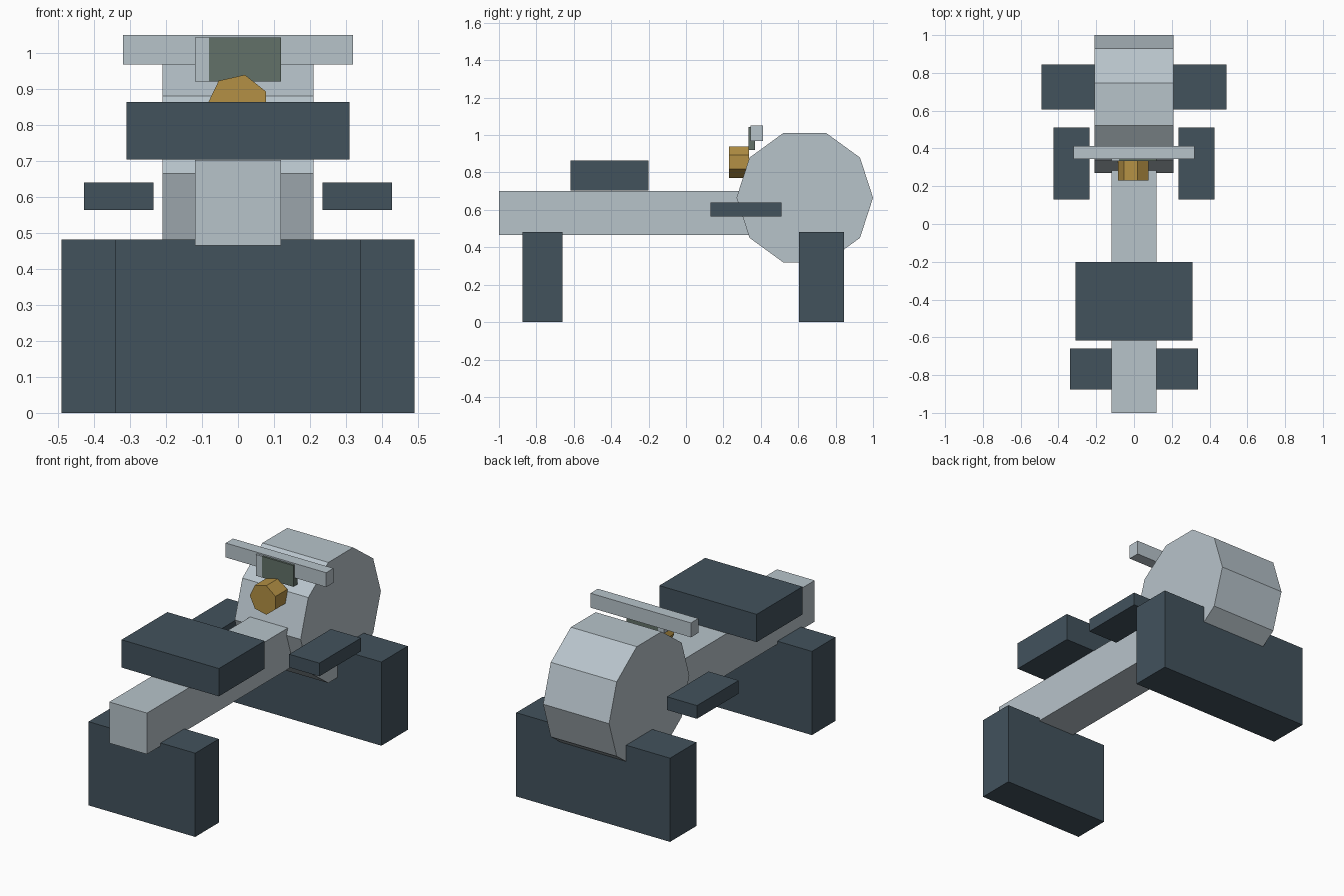
import bpy
import bmesh
from math import cos, sin, tau

cube = bpy.data.objects.get("Cube")
if cube:
    bpy.data.objects.remove(cube, do_unlink=True)


def material(name, *srgb):
    mat = bpy.data.materials.new(name)
    mat.use_nodes = True
    colour = [(c / 255) ** 2.2 for c in srgb] + [1]
    mat.diffuse_color = colour
    mat.node_tree.nodes["Principled BSDF"].inputs["Base Color"].default_value = colour
    return mat


GREY = material("light grey", 182, 194, 201)
DARK = material("dark slate", 68, 83, 93)
AMBER = material("amber", 178, 143, 70)
SCREEN = material("dark green", 98, 112, 104)


def finish(name, bm, mat):
    bmesh.ops.recalc_face_normals(bm, faces=bm.faces)
    mesh = bpy.data.meshes.new(name)
    bm.to_mesh(mesh)
    bm.free()
    mesh.materials.append(mat)
    obj = bpy.data.objects.new(name, mesh)
    bpy.context.collection.objects.link(obj)
    return obj


def box(name, mat, xs, ys, zs):
    """Box given by its extent along each axis."""
    bm = bmesh.new()
    bmesh.ops.create_cube(bm, size=1)
    for v in bm.verts:
        v.co = [lo + (c + 0.5) * (hi - lo) for c, (lo, hi) in zip(v.co, (xs, ys, zs))]
    return finish(name, bm, mat)


def prism(name, mat, sides, place, depth):
    """Regular prism; place(a, b) puts a unit circle point in space, depth is the sweep."""
    bm = bmesh.new()
    ring = [bm.verts.new(place(cos(tau * i / sides), sin(tau * i / sides))) for i in range(sides)]
    face = bm.faces.new(ring)
    swept = bmesh.ops.extrude_face_region(bm, geom=[face])["geom"]
    bmesh.ops.translate(bm, vec=depth, verts=[g for g in swept if isinstance(g, bmesh.types.BMVert)])
    return finish(name, bm, mat)


# Frame: rail, flywheel drum and the two floor supports
box("rail", GREY, (-0.12, 0.12), (-1, 0.6), (0.465, 0.702))
prism("flywheel_drum", GREY, 10,
      lambda a, b: (-0.21, 0.635 + 0.365 * a, 0.665 + 0.365 * b), (0.42, 0, 0))
box("front_support", DARK, (-0.34, 0.34), (-0.875, -0.66), (0, 0.482))
box("rear_support", DARK, (-0.49, 0.49), (0.605, 0.845), (0, 0.482))

# Sliding seat and footrests
box("seat", DARK, (-0.31, 0.31), (-0.617, -0.2), (0.703, 0.863))
for side, name in ((1, "left_footrest"), (-1, "right_footrest")):
    box(name, DARK, sorted((side * 0.235, side * 0.427)), (0.13, 0.51), (0.564, 0.64))

# Handlebar, display and adjustment knob
box("handlebar", GREY, (-0.32, 0.32), (0.345, 0.412), (0.967, 1.05))
box("display", SCREEN, (-0.08, 0.12), (0.333, 0.37), (0.92, 1.042))
box("display_edge", GREY, (-0.12, -0.08), (0.333, 0.37), (0.92, 1.042))
prism("knob", AMBER, 7,
      lambda a, b: (-0.086 * a, 0.23, 0.855 + 0.086 * b), (0, 0.108, 0))
